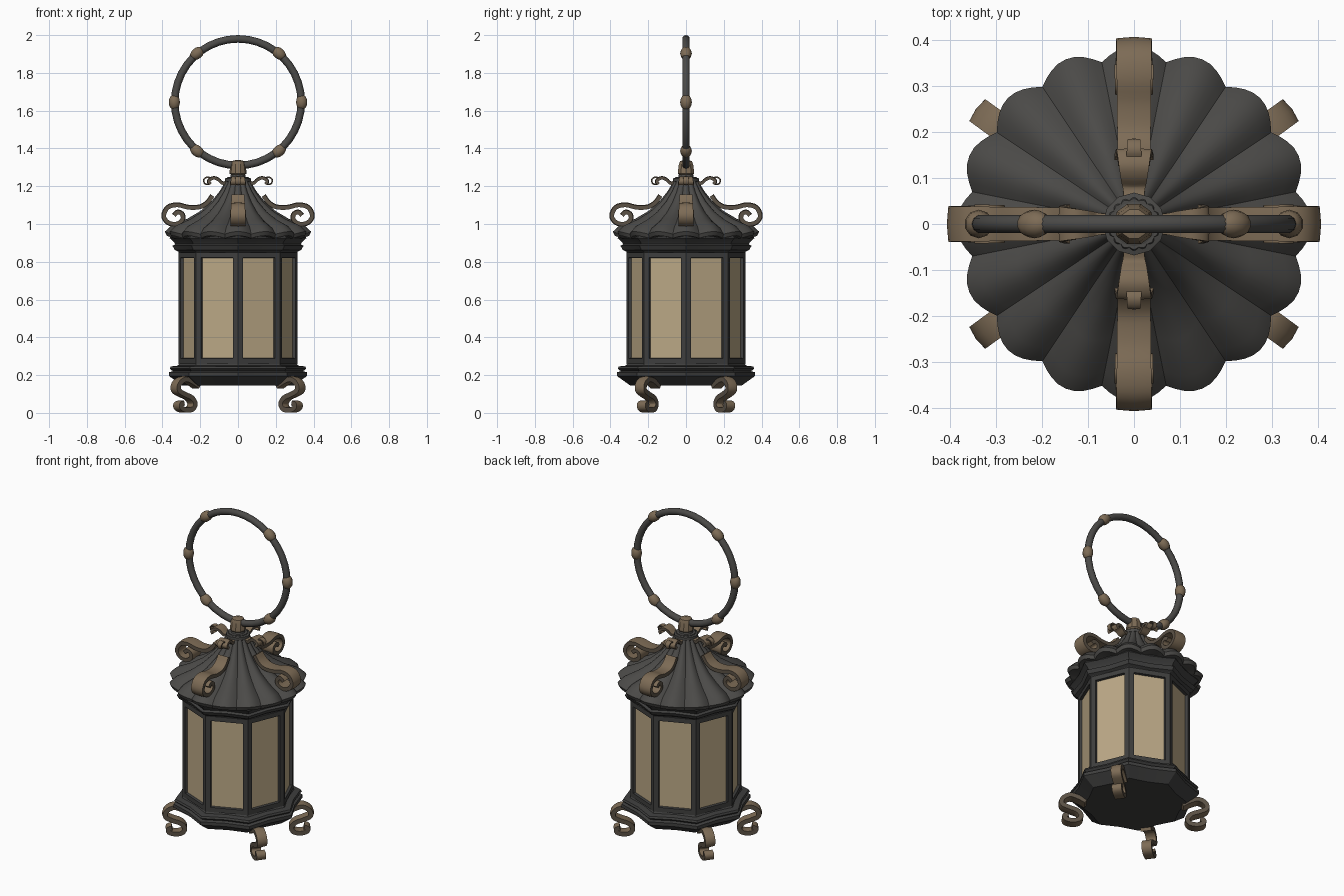
import bpy, bmesh, math
from math import sin, cos, pi, radians
from mathutils import Vector, Matrix
from mathutils.geometry import interpolate_bezier

if "Cube" in bpy.data.objects:
    bpy.data.objects.remove(bpy.data.objects["Cube"])


def material(name, rgb):
    m = bpy.data.materials.new(name)
    m.diffuse_color = (*rgb, 1)
    m.use_nodes = True
    m.node_tree.nodes["Principled BSDF"].inputs["Base Color"].default_value = m.diffuse_color
    return m


IRON = material("iron", (0.070, 0.068, 0.064))
DARK = material("dark iron", (0.050, 0.050, 0.049))
BRONZE = material("bronze", (0.205, 0.148, 0.092))
BROWN = material("dark bronze", (0.105, 0.083, 0.060))
GLASS = material("parchment glass", (0.50, 0.395, 0.24))


def finish(name, bm, mats, angle=30):
    bmesh.ops.recalc_face_normals(bm, faces=bm.faces)
    me = bpy.data.meshes.new(name)
    bm.to_mesh(me)
    bm.free()
    ob = bpy.data.objects.new(name, me)
    bpy.context.collection.objects.link(ob)
    for m in mats:
        me.materials.append(m)
    bpy.ops.object.select_all(action='DESELECT')
    ob.select_set(True)
    bpy.context.view_layer.objects.active = ob
    bpy.ops.object.shade_smooth_by_angle(angle=radians(angle))
    return ob


def revolve(name, profile, n, mats, shape=lambda a, r, z: (r, z), angle=30):
    """Spin an (r, z) profile in n steps; shape() bends radius and height by angle."""
    bm = bmesh.new()
    rings = []
    for r, z in profile:
        ring = []
        for i in range(n):
            a = 2 * pi * i / n
            rr, zz = shape(a, r, z)
            ring.append(bm.verts.new((rr * cos(a), rr * sin(a), zz)))
        rings.append(ring)
    for lo, hi in zip(rings, rings[1:]):
        for i in range(n):
            j = (i + 1) % n
            bm.faces.new((lo[i], lo[j], hi[j], hi[i]))
    bm.faces.new(rings[0])
    bm.faces.new(rings[-1])
    return finish(name, bm, mats, angle)


def smooth_path(pts, steps=4):
    """Catmull-Rom curve through 2D points."""
    p = [Vector((x, 0, z)) for x, z in pts]
    out = []
    for i in range(len(p) - 1):
        t0 = (p[i + 1] - p[max(i - 1, 0)]) / 6
        t1 = (p[min(i + 2, len(p) - 1)] - p[i]) / 6
        out += interpolate_bezier(p[i], p[i] + t0, p[i + 1] - t1, p[i + 1], steps + 1)[:-1]
    return out + [p[-1]]


def ribbon(name, pts, w0, w1, thick, angle_deg):
    """Flat scroll following a path in the radial plane at the given angle."""
    path = smooth_path(pts)
    rot = Matrix.Rotation(radians(angle_deg), 3, 'Z')
    bm = bmesh.new()
    secs = []
    last = len(path) - 1
    for i, c in enumerate(path):
        d = (path[min(i + 1, last)] - path[max(i - 1, 0)]).normalized()
        nrm = Vector((-d.z, 0, d.x)) * thick / 2
        y = Vector((0, (w0 + (w1 - w0) * i / last) / 2, 0))
        secs.append([bm.verts.new(rot @ v) for v in
                     (c + nrm + y, c + nrm * 1.3, c + nrm - y, c - nrm - y, c - nrm + y)])
    for a, b in zip(secs, secs[1:]):
        for k in range(5):
            f = bm.faces.new((a[k], a[(k + 1) % 5], b[(k + 1) % 5], b[k]))
            f.material_index = 1 if k in (2, 4) else 0   # flanks are darker
    bm.faces.new(secs[0])
    bm.faces.new(secs[-1])
    return finish(name, bm, [BRONZE, BROWN], 40)


def flared_octagon(a, r, z):
    """Octagon with corners on the axes and slightly hollow sides."""
    return (r if round(a / (pi / 8)) % 2 == 0 else r * 0.924 * 0.965, z)


# Base moulding
revolve("base", [(0.295, 0.145), (0.365, 0.195), (0.365, 0.215), (0.345, 0.221),
                 (0.362, 0.235), (0.356, 0.246), (0.318, 0.25), (0.30, 0.275)],
        16, [DARK], flared_octagon, 20)

# Octagonal body with recessed glass panels
bm = bmesh.new()
bmesh.ops.create_cone(bm, cap_ends=True, segments=8, radius1=0.315, radius2=0.315, depth=0.59,
                      matrix=Matrix.Translation((0, 0, 0.555)))
sides = [f for f in bm.faces if abs(f.normal.z) < 0.5]
bmesh.ops.inset_individual(bm, faces=sides, thickness=0.04, depth=0)
bmesh.ops.inset_individual(bm, faces=sides, thickness=0.003, depth=-0.015)
for f in sides:
    f.material_index = 1
finish("body", bm, [DARK, GLASS], 20)

# Cornice under the roof
revolve("cornice", [(0.30, 0.835), (0.318, 0.855), (0.335, 0.863), (0.347, 0.885), (0.332, 0.893),
                    (0.34, 0.905), (0.362, 0.925), (0.35, 0.945), (0.25, 0.96)],
        16, [DARK], flared_octagon, 20)


# Fluted roof with sixteen lobes
def flute(a, r, z):
    dip = 1 - abs(cos(8 * a))
    return r * (1 - 0.075 * dip), z - 0.045 * dip * min(r, 0.3)


revolve("roof", [(0.20, 0.94), (0.34, 0.935), (0.377, 0.938), (0.387, 0.96), (0.352, 0.992),
                 (0.27, 1.027), (0.20, 1.068), (0.14, 1.12), (0.10, 1.17), (0.072, 1.215),
                 (0.055, 1.25)], 128, [IRON], flute, 35)

# Collar and finial that hold the ring
revolve("collar", [(0.05, 1.215), (0.068, 1.225), (0.068, 1.242), (0.04, 1.25), (0.036, 1.27)],
        12, [IRON])
revolve("finial", [(0.032, 1.255), (0.046, 1.268), (0.04, 1.315), (0.033, 1.333), (0.015, 1.338)],
        10, [BRONZE])

# Scrolls on the four roof ridges
for i in range(4):
    a = 90 * i
    ribbon(f"roof_scroll_{i+1}",
           [(0.135, 1.15), (0.16, 1.115), (0.20, 1.09), (0.26, 1.087), (0.32, 1.1), (0.37, 1.088),
            (0.392, 1.045), (0.372, 1.01), (0.33, 1.0), (0.296, 1.02), (0.295, 1.05),
            (0.32, 1.062), (0.338, 1.045)], 0.07, 0.085, 0.022, a)
    ribbon(f"crown_scroll_{i+1}",
           [(0.04, 1.225), (0.08, 1.215), (0.105, 1.235), (0.13, 1.243), (0.155, 1.228),
            (0.145, 1.212)], 0.04, 0.085, 0.016, a)
    ribbon(f"crown_tip_{i+1}",
           [(0.135, 1.235), (0.16, 1.248), (0.18, 1.236), (0.175, 1.214), (0.155, 1.212)],
           0.035, 0.02, 0.007, a)

# Four curled feet
for i, a in enumerate((36, 144, 216, 324)):
    ribbon(f"foot_{i+1}",
           [(0.27, 0.14), (0.315, 0.165), (0.36, 0.178), (0.40, 0.155), (0.405, 0.12),
            (0.365, 0.098), (0.32, 0.08), (0.298, 0.05), (0.312, 0.022), (0.35, 0.0145),
            (0.385, 0.025), (0.39, 0.045), (0.37, 0.052)], 0.06, 0.055, 0.026, a)

# Carrying ring
bm = bmesh.new()
N, M = 40, 10
centre = Vector((0, 0, 1.645))
rings = []
for i in range(N):
    u = 2 * pi * i / N
    out = Vector((cos(u), 0, sin(u)))
    rings.append([bm.verts.new(centre + out * (0.335 + 0.02 * cos(2 * pi * k / M))
                               + Vector((0, 0.02 * sin(2 * pi * k / M), 0))) for k in range(M)])
for i in range(N):
    p, q = rings[i], rings[(i + 1) % N]
    for k in range(M):
        bm.faces.new((p[k], q[k], q[(k + 1) % M], p[(k + 1) % M]))
finish("ring", bm, [IRON], 50)

# Beads on the ring
for i, deg in enumerate((0, 50, 130, 180, 230, 310)):
    u = radians(deg)
    bm = bmesh.new()
    place = (Matrix.Translation(centre + Vector((cos(u), 0, sin(u))) * 0.337)
             @ Matrix.Rotation(-u, 4, 'Y') @ Matrix.Diagonal((0.031, 0.031, 0.042, 1)))
    bmesh.ops.create_uvsphere(bm, u_segments=10, v_segments=8, radius=1, matrix=place)
    finish(f"ring_bead_{i+1}", bm, [BRONZE], 50)
